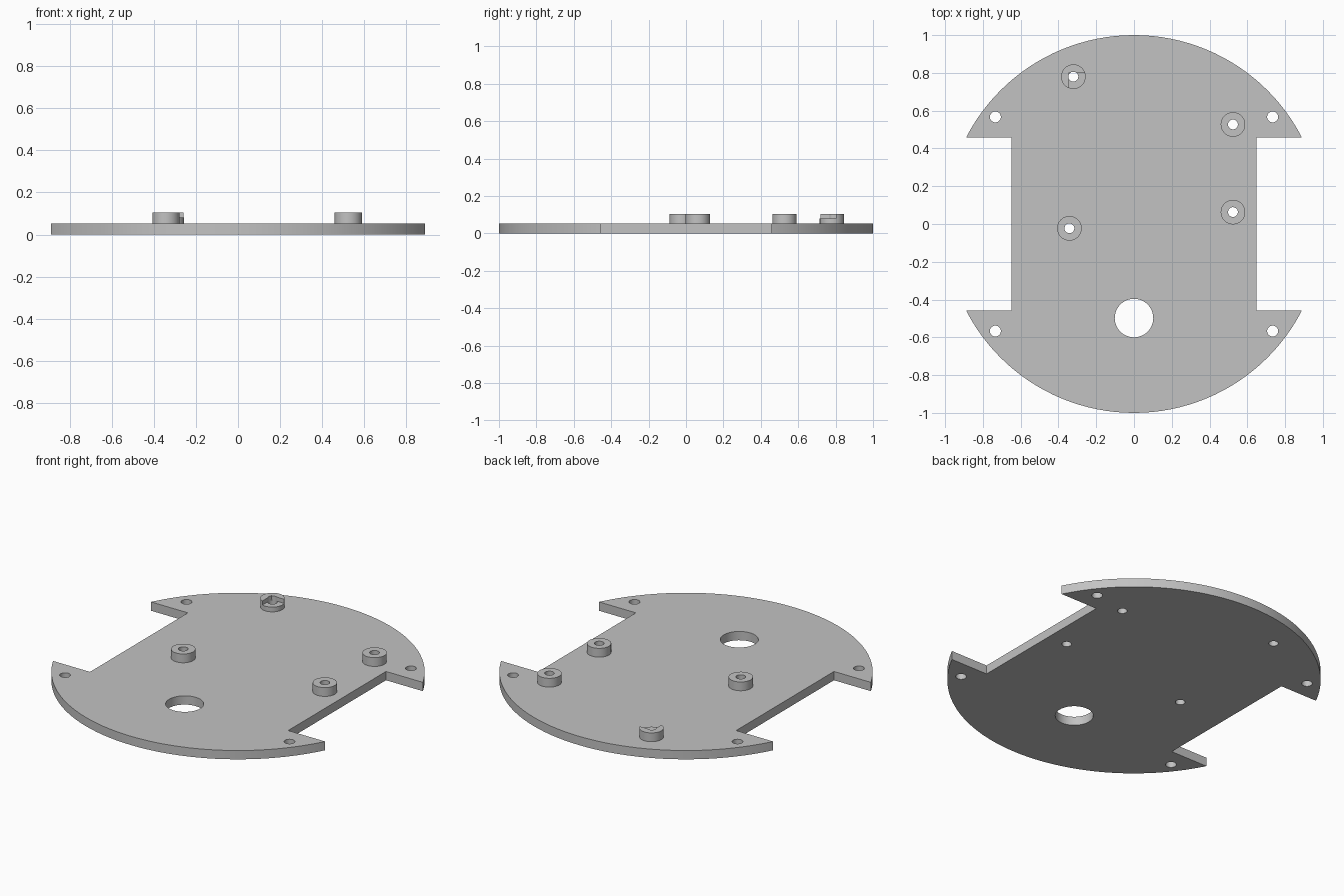
import bpy
import math

if "Cube" in bpy.data.objects:
    bpy.data.objects.remove(bpy.data.objects["Cube"], do_unlink=True)

PLATE_TOP = 0.052
BOSS_TOP = 0.104
NOTCH_Z = 0.08
BOSS_R, BOSS_HOLE_R = 0.065, 0.026

grey = bpy.data.materials.new("plain grey")
grey.use_nodes = True
colour = (0.54, 0.54, 0.54, 1)
grey.diffuse_color = colour
grey.node_tree.nodes["Principled BSDF"].inputs["Base Color"].default_value = colour


def cylinder(name, x, y, radius, z0, z1, sides=48):
    bpy.ops.mesh.primitive_cylinder_add(
        vertices=sides, radius=radius, depth=z1 - z0,
        location=(x, y, (z0 + z1) / 2))
    obj = bpy.context.object
    obj.name = name
    obj.data.materials.append(grey)
    return obj


def box(name, low, high):
    centre = [(a + b) / 2 for a, b in zip(low, high)]
    bpy.ops.mesh.primitive_cube_add(size=1, location=centre)
    obj = bpy.context.object
    obj.name = name
    obj.scale = [b - a for a, b in zip(low, high)]
    bpy.ops.object.transform_apply(location=False, rotation=False, scale=True)
    obj.data.materials.append(grey)
    return obj


def cut(target, cutter):
    """Subtract the cutter from the target and remove the cutter."""
    bpy.context.view_layer.objects.active = target
    mod = target.modifiers.new("cut", "BOOLEAN")
    mod.operation = "DIFFERENCE"
    mod.solver = "EXACT"
    mod.object = cutter
    bpy.ops.object.modifier_apply(modifier=mod.name)
    bpy.data.objects.remove(cutter, do_unlink=True)


def drill(target, x, y, radius):
    cut(target, cylinder("drill", x, y, radius, -0.2, 0.3))


def smooth(obj):
    bpy.ops.object.select_all(action="DESELECT")
    obj.select_set(True)
    bpy.context.view_layer.objects.active = obj
    bpy.ops.object.shade_smooth_by_angle(angle=math.radians(30))


bosses = {
    "back_right_boss": (-0.321, 0.78),
    "back_left_boss": (0.524, 0.527),
    "middle_left_boss": (0.524, 0.063),
    "middle_right_boss": (-0.342, -0.023),
}

# Round base plate with a wheel cutout and corner screw holes on each side
plate = cylinder("base_plate", 0, 0, 1, 0, PLATE_TOP, sides=128)
for side in (-1, 1):
    xs = sorted((side * 0.648, side * 1.2))
    cut(plate, box("wheel_cutout", (xs[0], -0.457, -0.2), (xs[1], 0.457, 0.3)))
    for end in (-1, 1):
        drill(plate, side * 0.734, end * 0.567, 0.029)

# Large cable hole near the front
drill(plate, 0, -0.498, 0.102)

# Hollow mounting bosses, with their holes carried through the plate
for name, (x, y) in bosses.items():
    drill(plate, x, y, BOSS_HOLE_R)
    boss = cylinder(name, x, y, BOSS_R, PLATE_TOP, BOSS_TOP)
    drill(boss, x, y, BOSS_HOLE_R)
    if name == "back_right_boss":
        # Stepped-down corner, meeting the hole edge on two sides
        cut(boss, box("notch", (x - 0.022, y - 0.2, NOTCH_Z),
                      (x + 0.2, y + 0.022, 0.3)))
    smooth(boss)
smooth(plate)
